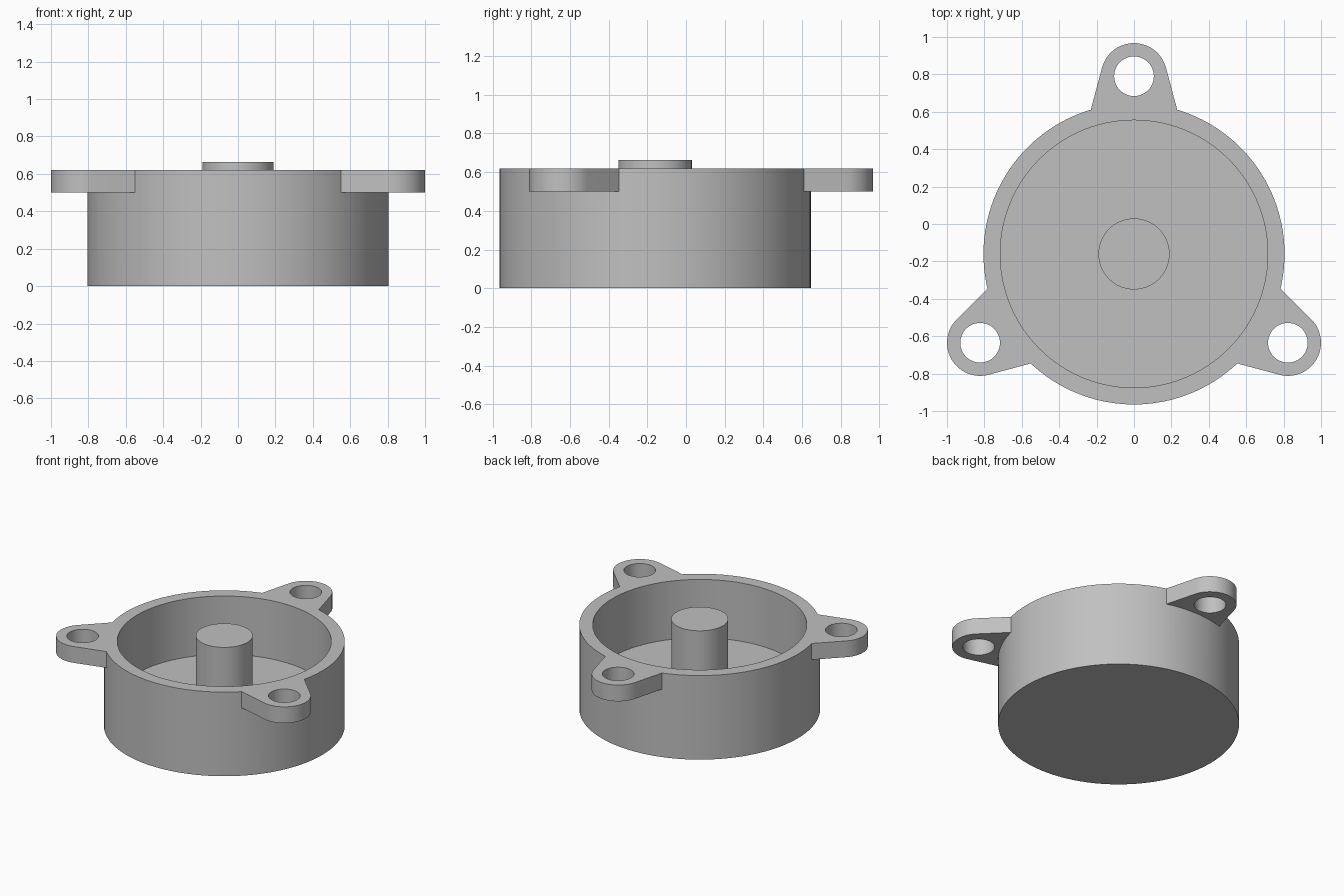
import bpy, bmesh, math
from mathutils import Matrix, Vector

CENTRE_Y = -0.16
RIM_Z, LUG_Z = 0.62, 0.50

if "Cube" in bpy.data.objects:
    bpy.data.objects.remove(bpy.data.objects["Cube"], do_unlink=True)

grey = bpy.data.materials.new("light_grey")
grey.use_nodes = True
colour = (0.53, 0.53, 0.53, 1)
grey.diffuse_color = colour
grey.node_tree.nodes["Principled BSDF"].inputs["Base Color"].default_value = colour


def finish(bm, name):
    bmesh.ops.recalc_face_normals(bm, faces=bm.faces)
    mesh = bpy.data.meshes.new(name)
    bm.to_mesh(mesh)
    bm.free()
    mesh.materials.append(grey)
    obj = bpy.data.objects.new(name, mesh)
    bpy.context.collection.objects.link(obj)
    return obj


def lathe(name, profile, steps=120):
    bm = bmesh.new()
    verts = [bm.verts.new((r, 0, z)) for r, z in profile]
    edges = [bm.edges.new(pair) for pair in zip(verts, verts[1:])]
    bmesh.ops.spin(bm, geom=verts + edges, cent=(0, 0, 0), axis=(0, 0, 1),
                   angle=math.tau, steps=steps)
    bmesh.ops.remove_doubles(bm, verts=bm.verts, dist=1e-4)
    return finish(bm, name)


def arc(radius, y, start, end, steps):
    angles = [math.radians(start + (end - start) * i / steps) for i in range(steps + 1)]
    return [(radius * math.cos(a), y + radius * math.sin(a)) for a in angles]


def lug(name, turn):
    # Tapered ear with a round end and a through hole
    outline = [(-0.238, 0.745), (0.238, 0.745)] + arc(0.177, 0.95, 14, 166, 32)
    hole = arc(0.106, 0.95, 0, 360, 48)[:-1]
    bm = bmesh.new()
    edges = []
    for loop in (outline, hole):
        vs = [bm.verts.new((x, y, LUG_Z)) for x, y in loop]
        edges += [bm.edges.new((v, vs[i - 1])) for i, v in enumerate(vs)]
    bmesh.ops.triangle_fill(bm, edges=edges, use_beauty=True, normal=(0, 0, 1))
    top = bmesh.ops.extrude_face_region(bm, geom=bm.faces[:])["geom"]
    bmesh.ops.translate(bm, vec=Vector((0, 0, RIM_Z - LUG_Z)),
                        verts=[g for g in top if isinstance(g, bmesh.types.BMVert)])
    bm.transform(Matrix.Rotation(math.radians(turn), 4, "Z"))
    return finish(bm, name)


# Cup with a floor and a central post
housing = lathe("housing", [(0, 0), (0.805, 0), (0.805, RIM_Z), (0.715, RIM_Z),
                            (0.715, 0.19), (0.19, 0.19), (0.19, 0.663), (0, 0.663)])
bpy.context.view_layer.objects.active = housing

# Three mounting lugs fused into the rim
for i in range(3):
    ear = lug("mounting_lug", 120 * i)
    mod = housing.modifiers.new("fuse_lug", "BOOLEAN")
    mod.operation, mod.solver, mod.object = "UNION", "EXACT", ear
    bpy.ops.object.modifier_apply(modifier=mod.name)
    bpy.data.objects.remove(ear, do_unlink=True)

housing.location.y = CENTRE_Y
bpy.ops.object.select_all(action="DESELECT")
housing.select_set(True)
bpy.ops.object.shade_smooth_by_angle(angle=math.radians(30))
